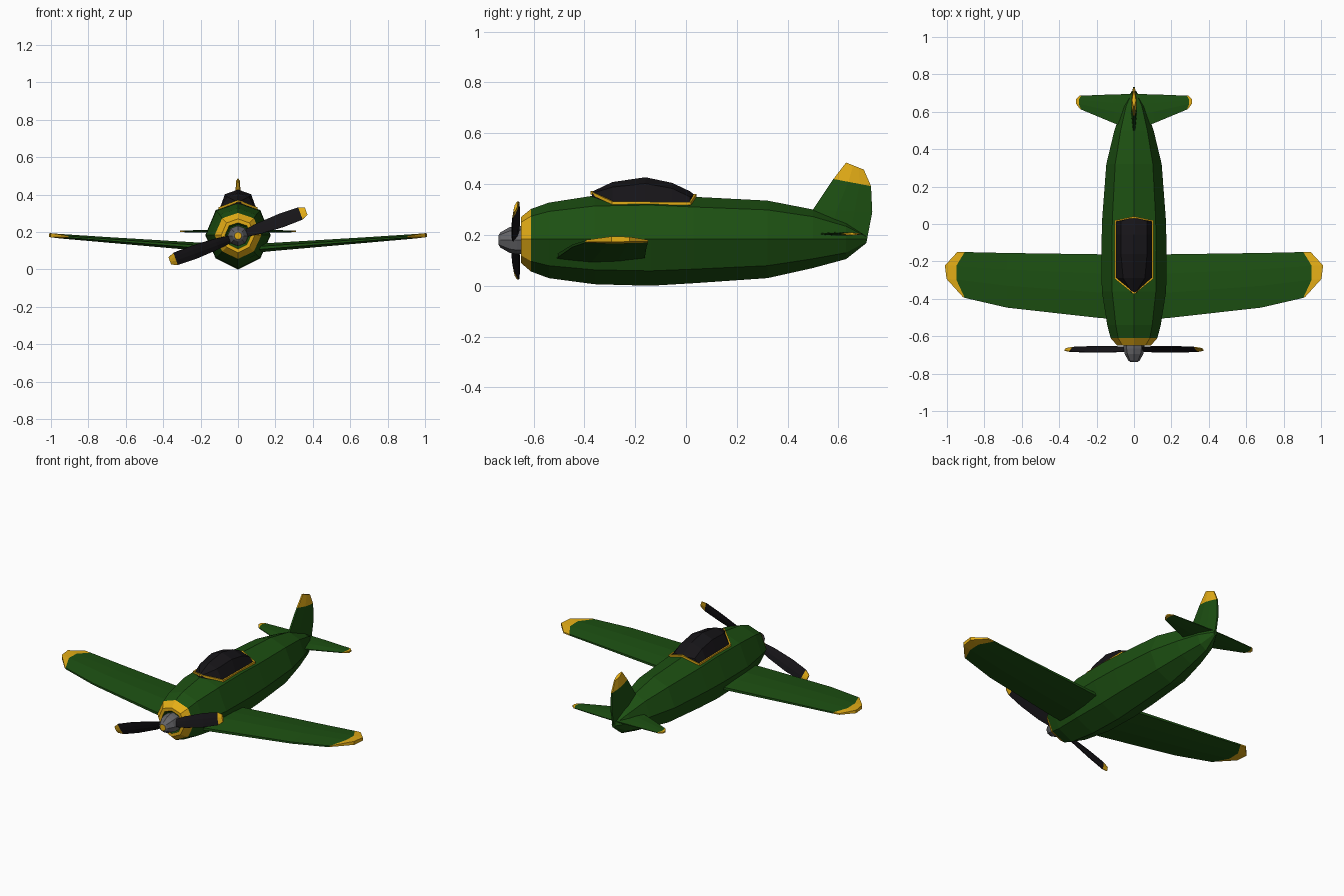
import bpy, bmesh
from math import sin, cos, pi, radians
from mathutils import Vector as V

if "Cube" in bpy.data.objects:
    bpy.data.objects.remove(bpy.data.objects["Cube"])


def material(name, rgb):
    m = bpy.data.materials.new(name)
    m.diffuse_color = (*rgb, 1)
    m.use_nodes = True
    m.node_tree.nodes["Principled BSDF"].inputs["Base Color"].default_value = m.diffuse_color
    return m


MATS = [material("green", (0.012, 0.08, 0.006)),
        material("yellow", (0.78, 0.42, 0.008)),
        material("black", (0.008, 0.007, 0.009)),
        material("steel", (0.13, 0.13, 0.14))]
G, Y, K, S = range(4)


def loft(name, rings, mats, caps=None, mirror=False):
    """Skin a row of rings; mats gives the colour of each band, caps of both ends."""
    bm = bmesh.new()
    rows = [[bm.verts.new(p) for p in r] for r in rings]
    n = len(rows[0])
    for a, b, m in zip(rows, rows[1:], mats):
        for i in range(n):
            j = (i + 1) % n
            bm.faces.new((a[i], a[j], b[j], b[i])).material_index = m
    for r, m in zip((rows[0], rows[-1]), caps or (mats[0], mats[-1])):
        for i in range(n // 2 - 1):
            bm.faces.new((r[i], r[i + 1], r[n - 2 - i], r[n - 1 - i])).material_index = m
    bmesh.ops.recalc_face_normals(bm, faces=bm.faces)
    me = bpy.data.meshes.new(name)
    bm.to_mesh(me)
    bm.free()
    for m in MATS:
        me.materials.append(m)
    ob = bpy.data.objects.new(name, me)
    bpy.context.collection.objects.link(ob)
    if mirror:
        ob.modifiers.new("mirror", 'MIRROR')
    return ob


def foil(le, te, t, up, bulge=(0, 0, 0)):
    """Eight-point aerofoil section, the middle pushed outwards by bulge."""
    le, te, up, bulge = V(le), V(te), V(up), V(bulge)
    spots = [(0, .35, 0), (.4, 1, 1), (.7, .85, 1), (1, .35, 0)]
    half = lambda s: [le.lerp(te, f) + up * t * k * s + bulge * b for f, k, b in spots]
    return half(1) + half(-1)[::-1]


# Fuselage: y, top, bottom, half width; eight-sided sections
def hull(y, zt, zb, w):
    zm = .183
    zu, zl, wu = zm + .76 * (zt - zm), zm - .68 * (zm - zb), .68 * w
    half = [(0, zt), (wu, zu), (w, zm), (wu, zl), (0, zb)]
    pts = half + [(-x, z) for x, z in half[3:0:-1]]
    return [(x, y, z) for x, z in pts]


stations = [(-.635, .24, .125, .06), (-.65, .25, .11, .07), (-.65, .27, .09, .09),
            (-.61, .302, .056, .125), (-.54, .327, .03, .143), (-.36, .355, .006, .172),
            (-.14, .36, .0, .175), (.03, .35, .01, .17), (.32, .335, .03, .148),
            (.5, .30, .07, .105), (.63, .25, .105, .062), (.71, .196, .168, .012)]
loft("fuselage", [hull(*s) for s in stations], [G, Y, Y] + [G] * 8, (G, G))

# Spinner
prof = [(-.737, .02), (-.73, .03), (-.695, .05), (-.665, .056), (-.635, .056)]
loft("spinner", [[(r * cos(i * pi / 4), y, .18 + r * sin(i * pi / 4)) for i in range(8)]
                 for y, r in prof], [S] * 4, (Y, S))

# Propeller blades: radius, half chord, pitch
blade = [(.03, .02, 32), (.12, .033, 28), (.25, .04, 23), (.355, .036, 19), (.388, .021, 17)]
for k in range(2):
    a = radians(20) + k * pi
    d, w = V((cos(a), 0, sin(a))), V((-sin(a), 0, cos(a)))
    rings = []
    for r, h, p in blade:
        p = radians(p)
        c = V((0, -.67, .178)) + d * r
        chord = w * cos(p) + V((0, sin(p), 0))
        rings.append(foil(c + chord * h, c - chord * h, .006, chord.cross(d)))
    loft(f"propeller_blade_{k + 1}", rings, [K, K, K, Y])

# Wings: x, z, leading y, trailing y, half thickness, tip bulge, trailing x shift
UP = (0, 0, 1)
wing = [(.06, .112, -.51, -.163, .026, 0, 0), (.18, .12, -.503, -.162, .022, 0, 0),
        (.68, .157, -.447, -.155, .015, 0, 0), (.905, .174, -.395, -.15, .012, .045, 0),
        (.915, .177, -.39, -.15, .011, .075, .03)]
loft("wings", [foil((x, l, z), (x + s, t, z), h, UP, (b, 0, b * .08))
               for x, z, l, t, h, b, s in wing], [G, G, G, Y], mirror=True)

# Tailplane
tail = [(.0, .50, .695, .007, 0), (.11, .54, .693, .007, 0),
        (.283, .612, .686, .005, .012), (.29, .617, .686, .005, .021)]
loft("tailplane", [foil((x, l, .204), (x, t, .204), h, UP, (b, 0, 0))
                   for x, l, t, h, b in tail], [G, G, Y], mirror=True)

# Tail fin: leading (y, z), trailing (y, z), half thickness
fin = [((.48, .26), (.71, .17), .014), ((.50, .30), (.733, .29), .015),
       ((.58, .42), (.728, .392), .014), ((.63, .485), (.70, .457), .010)]
loft("tail_fin", [foil((0, *l), (0, *t), h, (1, 0, 0)) for l, t, h in fin], [G, G, Y])

# Canopy: y, base (x, z), shoulder (x, z), top z
canopy = [(-.37, .01, .35, .008, .364, .37), (-.29, .098, .32, .058, .388, .408),
          (-.16, .1, .32, .07, .402, .427), (-.055, .1, .32, .07, .383, .405),
          (.015, .1, .315, .07, .35, .372), (.035, .012, .33, .008, .354, .357)]
loft("canopy", [[(0, y, zb), (-x, y, zb), (-u, y, zu), (0, y, zt), (u, y, zu), (x, y, zb)]
                for y, x, zb, u, zu, zt in canopy], [K] * 5)

# Canopy frame: thin trim swept along the canopy base
half = [(0, -.372, .366), (.101, -.29, .326), (.102, .017, .323), (0, .037, .356)]
path = [V(p) for p in half] + [V((-x, y, z)) for x, y, z in half[2:0:-1]]
mid = V((0, -.15, 0))
rings = []
for p in path:
    out = V((p.x, (p.y - mid.y) * .4, 0)).normalized()
    rings.append([p + out * a + V((0, 0, b)) for a, b in
                  ((-.006, -.006), (.004, -.006), (.004, .006), (-.006, .006))])
loft("canopy_frame", rings + rings[:1], [Y] * 6)
